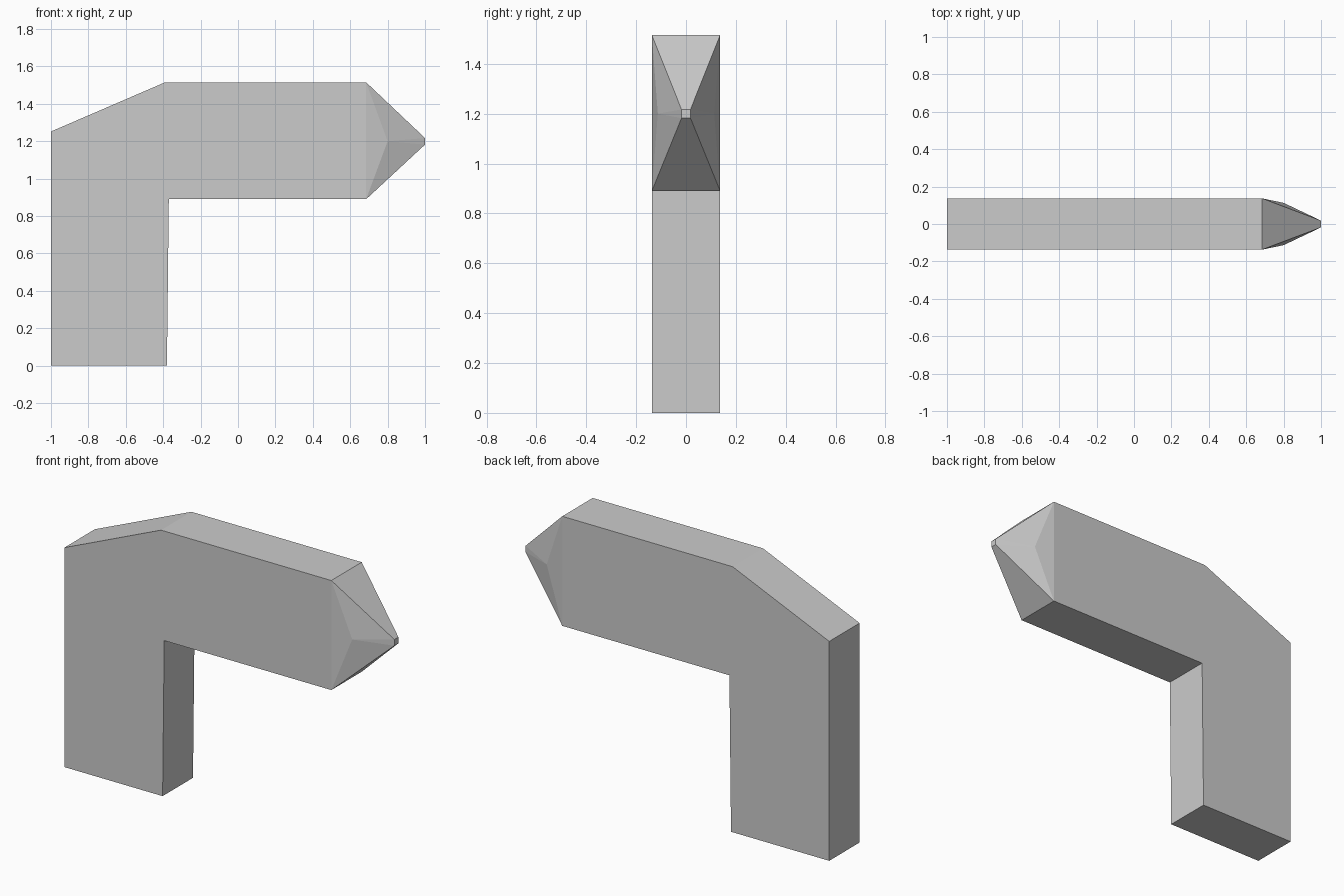
import bpy

if "Cube" in bpy.data.objects:
    bpy.data.objects.remove(bpy.data.objects["Cube"])

HALF = 0.137   # half thickness


def add_object(name, verts, faces):
    mesh = bpy.data.meshes.new(name)
    mesh.from_pydata(verts, [], faces)
    mesh.validate()
    obj = bpy.data.objects.new(name, mesh)
    bpy.context.collection.objects.link(obj)
    return obj


# Bent arm: a side profile extruded through the thickness, left open at the tip end
profile = [(-1, 0), (-0.38, 0), (-0.37, 0.89), (0.685, 0.89),
           (0.685, 1.515), (-0.39, 1.515), (-1, 1.252)]
n = len(profile)
verts = [(x, y, z) for y in (-HALF, HALF) for x, z in profile]
faces = [tuple(range(n)), tuple(reversed(range(n, 2 * n)))]
for i in range(n):
    j = (i + 1) % n
    if i != 3:
        faces.append((j, i, n + i, n + j))

# Pointed tip: rectangle narrowing to a tiny blunt end, with a raised point on each side
for s in (-1, 1):
    verts += [(0.8, s * 0.113, 1.2),
              (1.0, s * 0.018, 1.182), (1.0, s * 0.018, 1.217)]
for s, low, mid in ((-1, 3, 2 * n), (1, n + 3, 2 * n + 3)):
    top, tip_low, tip_top = low + 1, mid + 1, mid + 2
    side = [(low, mid, top), (low, tip_low, mid),
            (tip_low, tip_top, mid), (mid, tip_top, top)]
    faces += side if s < 0 else [f[::-1] for f in side]
a, b = 2 * n, 2 * n + 3
faces += [(4, a + 2, b + 2, n + 4), (n + 3, b + 1, a + 1, 3),
          (a + 1, b + 1, b + 2, a + 2)]

add_object("bent_arm_with_pointed_tip", verts, faces)
